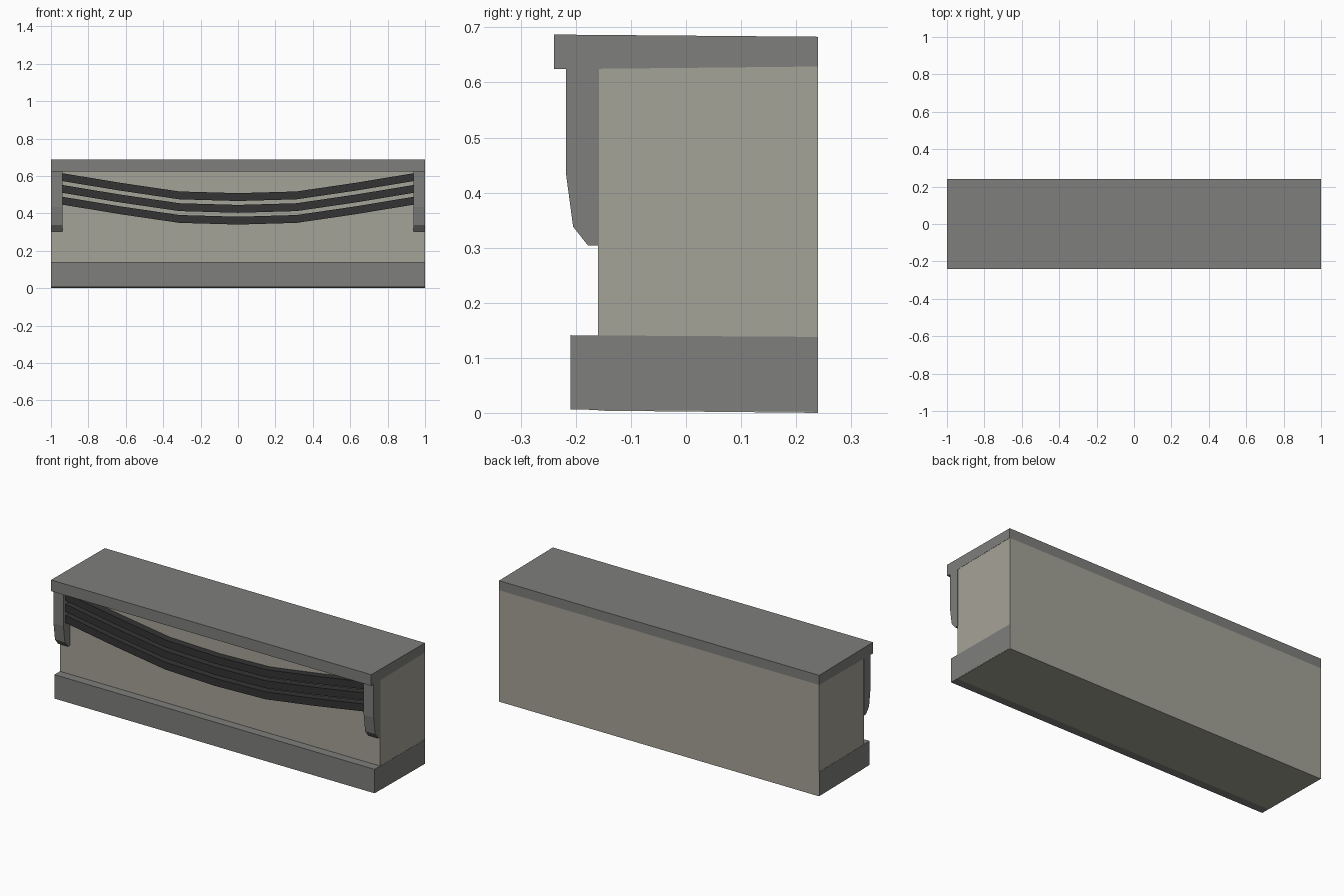
import bpy, bmesh

if "Cube" in bpy.data.objects:
    bpy.data.objects.remove(bpy.data.objects["Cube"])


def material(name, rgb):
    m = bpy.data.materials.new(name)
    m.diffuse_color = (*rgb, 1)
    m.use_nodes = True
    m.node_tree.nodes["Principled BSDF"].inputs["Base Color"].default_value = m.diffuse_color
    return m


TAN = material("tan_stone", (0.376, 0.366, 0.309))
GREY = material("grey_stone", (0.209, 0.209, 0.202))
DARK = material("dark_cloth", (0.034, 0.034, 0.034))


def loft(name, rings, mat):
    """Join matching rings of points into a closed solid."""
    bm = bmesh.new()
    rows = [[bm.verts.new(p) for p in ring] for ring in rings]
    n = len(rows[0])
    for a, b in zip(rows, rows[1:]):
        for i in range(n):
            j = (i + 1) % n
            bm.faces.new((a[i], a[j], b[j], b[i]))
    bm.faces.new(rows[0])
    bm.faces.new(rows[-1])
    bmesh.ops.recalc_face_normals(bm, faces=bm.faces)
    mesh = bpy.data.meshes.new(name)
    bm.to_mesh(mesh)
    bm.free()
    mesh.materials.append(mat)
    ob = bpy.data.objects.new(name, mesh)
    bpy.context.collection.objects.link(ob)
    return ob


def prism(name, x0, x1, profile, mat):
    """Extrude a (y, z) side profile along x."""
    return loft(name, [[(x, y, z) for y, z in profile] for x in (x0, x1)], mat)


# Main block, base step and top slab (slightly tilted front to back)
prism("body", -0.999, 0.999,
      [(-0.16, 0.004), (0.24, 0.0), (0.24, 0.629), (-0.16, 0.626)], TAN)
prism("base", -1, 1,
      [(-0.21, 0.006), (0.239, 0.002), (0.239, 0.138), (-0.21, 0.141)], GREY)
prism("top_slab", -1, 1,
      [(-0.24, 0.624), (0.24, 0.629), (0.24, 0.683), (-0.24, 0.687)], GREY)

# End brackets under the slab
BRACKET = [(-0.158, 0.625), (-0.218, 0.625), (-0.218, 0.435),
           (-0.205, 0.338), (-0.178, 0.304), (-0.158, 0.304)]
for side, label in ((-1, "left"), (1, "right")):
    prism("bracket_" + label, side * 0.938, side, BRACKET, GREY)

# Three hanging swag bands between the brackets
HALF = [(0.313, 0.517), (0.627, 0.563), (0.942, 0.615)]
PATH = [(-x, z) for x, z in reversed(HALF)] + [(0, 0.508)] + HALF
for k in range(3):
    rings = []
    for x, z in PATH:
        top = z - 0.063 * k
        low = top - 0.042
        rings.append([(x, -0.158, top), (x, -0.2, top),
                      (x, -0.2, low), (x, -0.158, low)])
    loft(f"swag_band_{k + 1}", rings, DARK)
